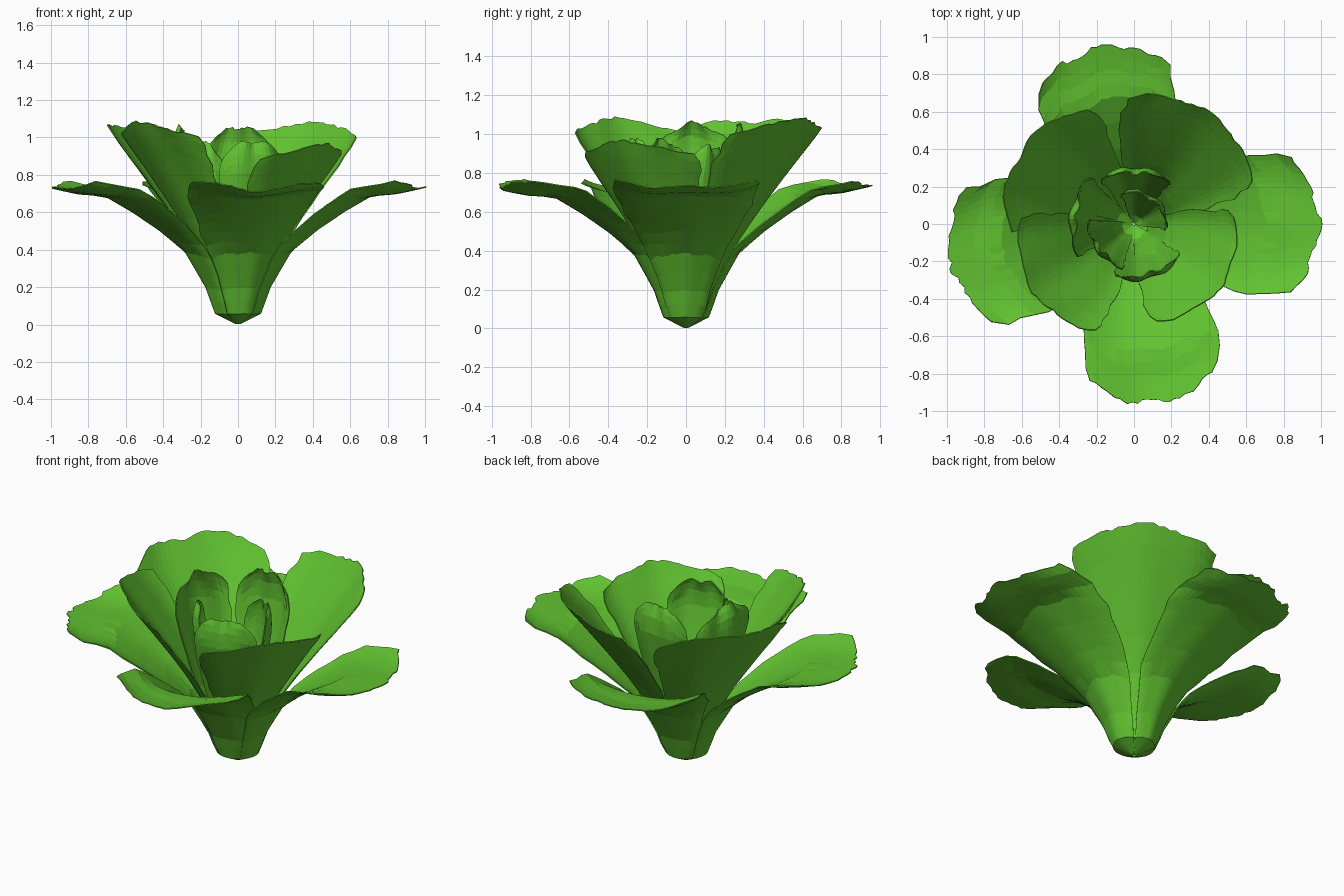
import bpy, bmesh, math, random

if "Cube" in bpy.data.objects:
    bpy.data.objects.remove(bpy.data.objects["Cube"])

random.seed(4)
green = bpy.data.materials.new("leaf_green")
green.diffuse_color = (0.12, 0.54, 0.03, 1)
green.use_nodes = True
green.node_tree.nodes["Principled BSDF"].inputs["Base Color"].default_value = green.diffuse_color

# Profiles from base to tip: radius, height, half angle of the wrap
OUTER = [(0.01, 0.005, 0.8), (0.12, 0.06, 0.85), (0.17, 0.2, 0.82), (0.28, 0.39, 0.78),
         (0.42, 0.505, 0.7), (0.57, 0.605, 0.62), (0.71, 0.685, 0.55),
         (0.86, 0.695, 0.45), (1.0, 0.725, 0.34)]
MIDDLE = [(0.01, 0.01, 0.8), (0.10, 0.06, 0.85), (0.145, 0.2, 0.85), (0.23, 0.4, 0.83),
          (0.34, 0.57, 0.8), (0.455, 0.73, 0.76), (0.56, 0.87, 0.72),
          (0.645, 0.98, 0.66), (0.71, 1.07, 0.54)]
INNER = [(0.01, 0.03, 0.8), (0.09, 0.08, 0.8), (0.15, 0.22, 0.75), (0.21, 0.42, 0.72),
         (0.26, 0.6, 0.72), (0.30, 0.76, 0.74), (0.325, 0.88, 0.72),
         (0.32, 0.98, 0.58), (0.29, 1.05, 0.38)]


def sample(profile, v):
    f = max(0, min(v, 0.9999)) * (len(profile) - 1)
    i = int(f)
    return [a + (b - a) * (f - i) for a, b in zip(profile[i], profile[i + 1])]


def leaf(name, profile, angle, rs=1, zs=1, ws=1, lift=0.0, tip=0.1, cols=24, rows=16):
    bm = bmesh.new()
    ph = random.uniform(0, 6)
    # ruffled outline
    nick = [random.uniform(0, 0.025) for _ in range(cols + 1)]
    side = [[random.uniform(0.95, 1.02) for _ in range(rows + 1)] for _ in range(2)]
    grid = []
    for j in range(rows + 1):
        line = []
        for i in range(cols + 1):
            u = 2 * i / cols - 1
            end = 1 - tip * abs(u) ** 3 - nick[i]
            v = j / rows * end
            r, z, half = sample(profile, v)
            frill = 1 + (side[u > 0][j] - 1) * abs(u) * min(1, 2 * v)
            a = math.radians(angle) + u * half * ws * frill
            z = z * zs + lift * u * u * v * v
            z += 0.012 * v * v * math.sin(5 * u + ph)
            r = r * rs + 0.01 * v * math.sin(7 * u + ph)
            line.append(bm.verts.new((r * math.cos(a), r * math.sin(a), max(z, 0))))
        grid.append(line)
    for j in range(rows):
        for i in range(cols):
            bm.faces.new((grid[j][i], grid[j + 1][i], grid[j + 1][i + 1], grid[j][i + 1]))
    me = bpy.data.meshes.new(name)
    bm.to_mesh(me)
    bm.free()
    me.materials.append(green)
    ob = bpy.data.objects.new(name, me)
    bpy.context.collection.objects.link(ob)
    mod = ob.modifiers.new("thickness", "SOLIDIFY")
    mod.thickness = 0.006
    mod.offset = 0


# Outer leaves, spread almost flat
for k, (ang, rs) in enumerate([(0, 1.0), (102, 0.97), (192, 1.01), (278, 0.97)]):
    leaf(f"outer_leaf_{k + 1}", OUTER, ang, rs, lift=0.07, tip=0.08)

# Middle leaves, standing up and flaring
for k, (ang, rs, zs, ws) in enumerate([(56, 1.02, 1.01, 1.0), (147, 1.02, 1.01, 0.97),
                                       (214, 0.92, 1.01, 0.97), (324, 0.81, 0.9, 1.12)]):
    leaf(f"middle_leaf_{k + 1}", MIDDLE, ang, rs, zs, ws, tip=0.1)

# Heart leaves, narrow and curling inward at the tip
for k, (ang, rs, zs, ws) in enumerate([(88, 0.93, 1.01, 0.95), (172, 1.06, 1.01, 0.95),
                                       (288, 0.93, 0.94, 0.95), (53, 0.55, 0.9, 1.5),
                                       (215, 0.75, 0.93, 1.0)]):
    leaf(f"heart_leaf_{k + 1}", INNER, ang, rs, zs, ws, tip=0.14, cols=16)
